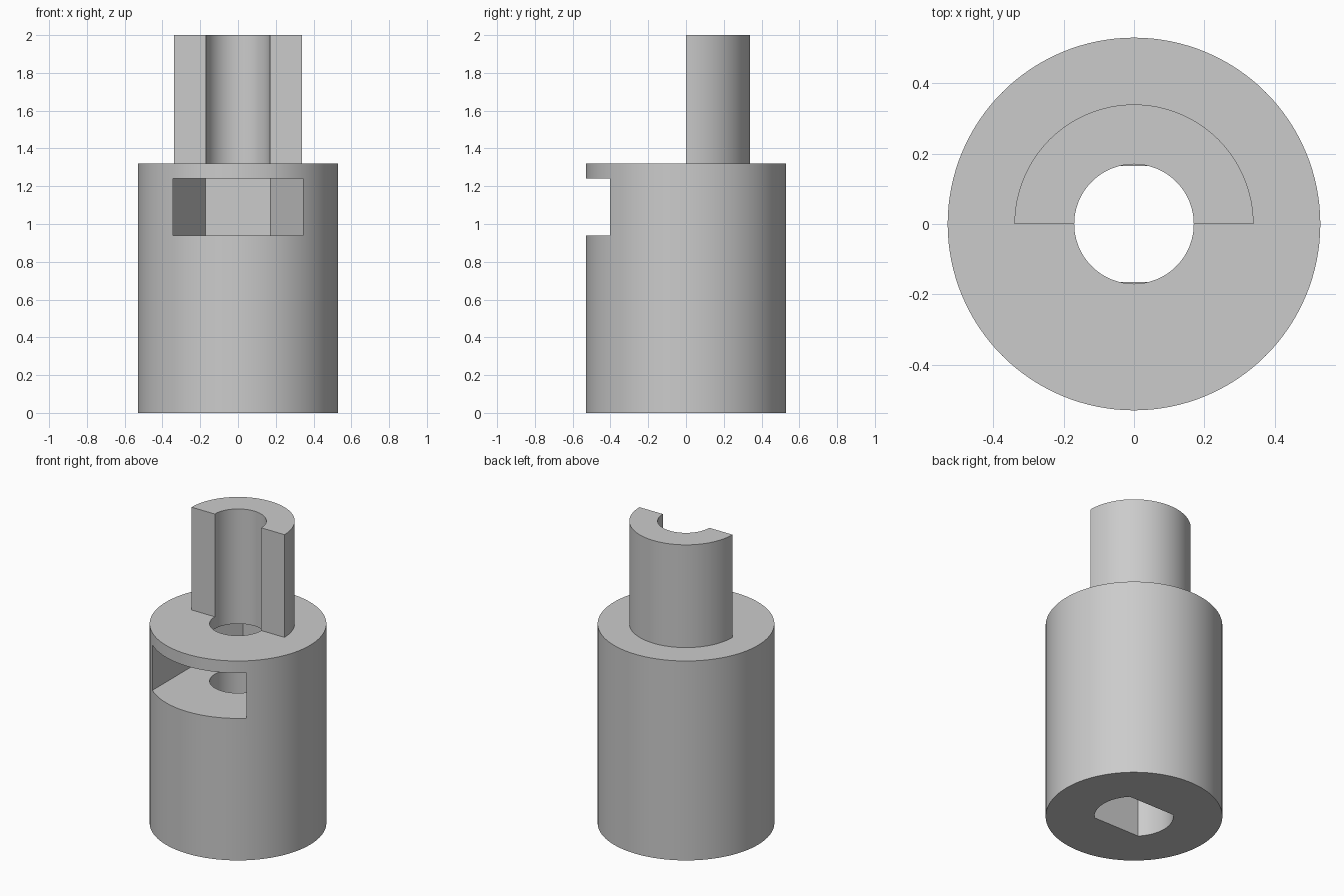
import bpy, bmesh
from math import sin, cos, pi, asin, radians

cube = bpy.data.objects.get("Cube")
if cube:
    bpy.data.objects.remove(cube, do_unlink=True)

grey = bpy.data.materials.new("plain_grey")
grey.use_nodes = True
COLOUR = (0.6, 0.6, 0.6, 1)
grey.diffuse_color = COLOUR
grey.node_tree.nodes["Principled BSDF"].inputs["Base Color"].default_value = COLOUR


def arc(r, start, end, n):
    """Points along an arc, both ends included."""
    return [(r * cos(start + (end - start) * i / n),
             r * sin(start + (end - start) * i / n)) for i in range(n + 1)]


def prism(name, outline, z0, z1):
    """Extrude a flat outline from z0 to z1."""
    bm = bmesh.new()
    face = bm.faces.new([bm.verts.new((x, y, z0)) for x, y in outline])
    top = bmesh.ops.extrude_face_region(bm, geom=[face])
    bmesh.ops.translate(bm, vec=(0, 0, z1 - z0),
                        verts=[v for v in top["geom"] if isinstance(v, bmesh.types.BMVert)])
    bmesh.ops.recalc_face_normals(bm, faces=bm.faces)
    mesh = bpy.data.meshes.new(name)
    bm.to_mesh(mesh)
    bm.free()
    mesh.materials.append(grey)
    obj = bpy.data.objects.new(name, mesh)
    bpy.context.collection.objects.link(obj)
    return obj


def circle(r, n):
    return arc(r, 0, 2 * pi, n)[:-1]


BODY_R, POST_R, BORE_R, SHAFT_R, FLAT = 0.53, 0.34, 0.17, 0.237, 0.165
HEX_R = 0.345

# Main sleeve, half-round post and the shapes cut out of them
body = prism("coupler_body", circle(BODY_R, 128), 0, 1.32)
post = prism("half_round_post", arc(POST_R, 0, pi, 64), 1.28, 2)
bore = prism("bolt_bore_cutter", circle(BORE_R, 96), 0.5, 2.1)

# Motor shaft socket: round with two flats
a = asin(FLAT / SHAFT_R)
socket = prism("shaft_socket_cutter",
               arc(SHAFT_R, -a, a, 24) + arc(SHAFT_R, pi - a, pi + a, 24), -0.1, 0.7)

# Nut slot: half a hexagon at the back, open to the front
hexagon = arc(HEX_R, 0, pi, 3)
slot = prism("nut_slot_cutter", hexagon + [(-HEX_R, -0.7), (HEX_R, -0.7)], 0.94, 1.24)

helpers = [(post, "UNION"), (slot, "DIFFERENCE"), (bore, "DIFFERENCE"), (socket, "DIFFERENCE")]
bpy.ops.object.select_all(action="DESELECT")
body.select_set(True)
bpy.context.view_layer.objects.active = body
for helper, operation in helpers:
    mod = body.modifiers.new(helper.name, "BOOLEAN")
    mod.operation = operation
    mod.solver = "EXACT"
    mod.object = helper
    bpy.ops.object.modifier_apply(modifier=mod.name)
for helper, _ in helpers:
    bpy.data.objects.remove(helper, do_unlink=True)

bpy.ops.object.shade_smooth_by_angle(angle=radians(25))
